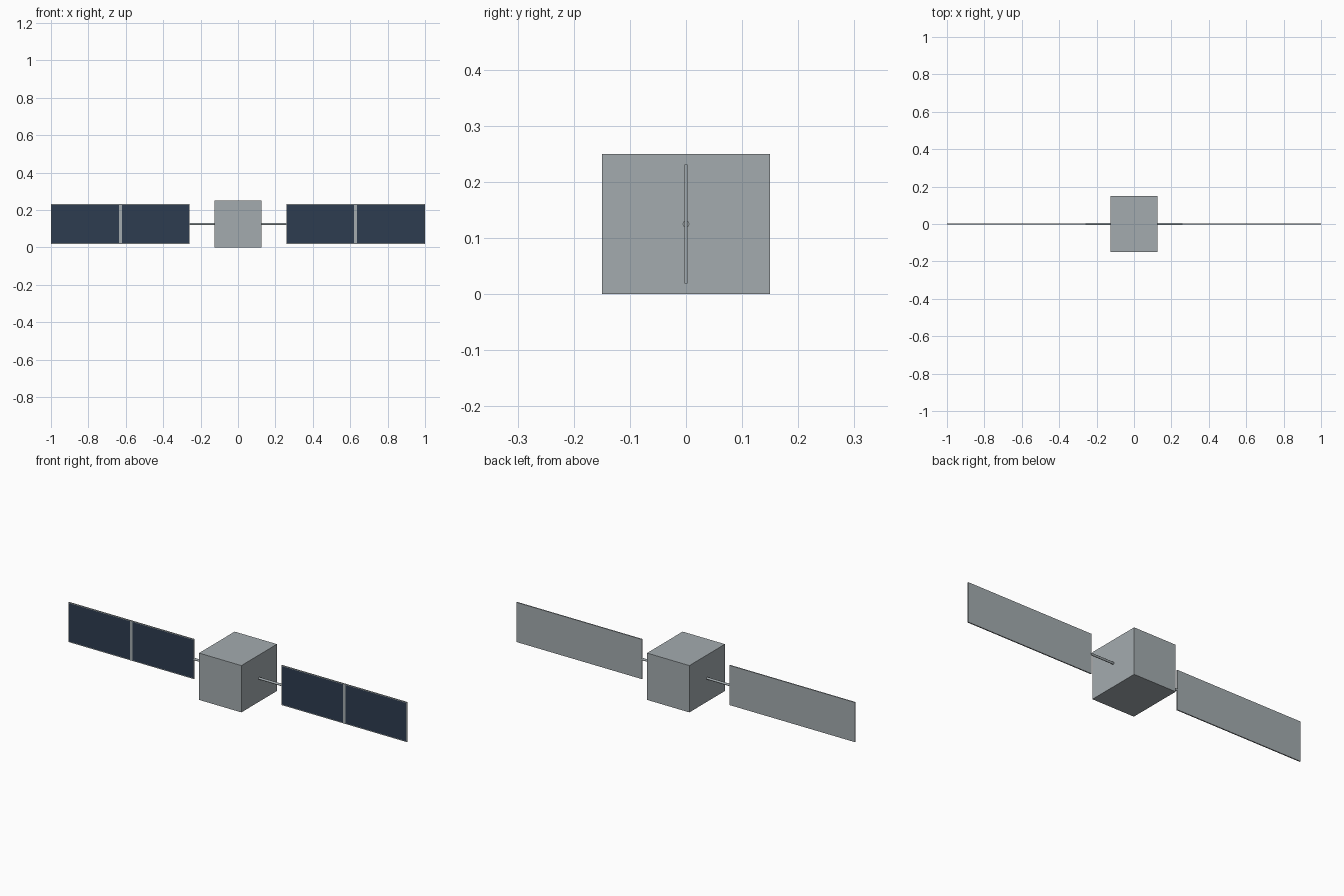
import bpy
import bmesh
from mathutils import Matrix, Vector

if "Cube" in bpy.data.objects:
    bpy.data.objects.remove(bpy.data.objects["Cube"])


def make_material(name, rgb):
    mat = bpy.data.materials.new(name)
    mat.use_nodes = True
    color = (*rgb, 1)
    mat.diffuse_color = color
    mat.node_tree.nodes["Principled BSDF"].inputs["Base Color"].default_value = color
    return mat


def finish(name, bm, *materials):
    mesh = bpy.data.meshes.new(name)
    bmesh.ops.recalc_face_normals(bm, faces=bm.faces)
    bm.to_mesh(mesh)
    bm.free()
    for mat in materials:
        mesh.materials.append(mat)
    obj = bpy.data.objects.new(name, mesh)
    bpy.context.collection.objects.link(obj)
    return obj


def box(center, size):
    bm = bmesh.new()
    bmesh.ops.create_cube(bm, size=1, matrix=Matrix.Translation(center) @ Matrix.Diagonal((*size, 1)))
    return bm


metal = make_material("grey metal", (0.37, 0.41, 0.43))
cells = make_material("dark blue cells", (0.027, 0.045, 0.080))

mid_z = 0.125
body_half = 0.125
inner, outer = 0.258, 1.0
half_height = 0.106
border = 0.004
gap_half = 0.008

# Central body
finish("body", box((0, 0, mid_z), (0.25, 0.30, 0.25)), metal)

for side, sign in (("left", 1), ("right", -1)):
    # Strut between body and panel
    bm = bmesh.new()
    start, end = body_half - 0.005, inner + 0.002
    place = Matrix.Translation((sign * (start + end) / 2, 0, mid_z)) @ Matrix.Rotation(1.570796, 4, "Y")
    bmesh.ops.create_cone(bm, cap_ends=True, segments=12, radius1=0.006, radius2=0.006,
                          depth=end - start, matrix=place)
    strut = finish(side + "_strut", bm, metal)
    for face in strut.data.polygons:
        face.use_smooth = len(face.vertices) == 4

    # Panel, with its front cut into a frame and two cell areas
    middle = (inner + outer) / 2
    bm = box((sign * middle, 0, mid_z), (outer - inner, 0.006, 2 * half_height))
    cuts = [(Vector((sign * x, 0, 0)), Vector((1, 0, 0)))
            for x in (inner + border, middle - gap_half, middle + gap_half, outer - border)]
    cuts += [(Vector((0, 0, mid_z + s * (half_height - border))), Vector((0, 0, 1))) for s in (-1, 1)]
    for point, normal in cuts:
        bmesh.ops.bisect_plane(bm, geom=bm.verts[:] + bm.edges[:] + bm.faces[:],
                               plane_co=point, plane_no=normal)
    bm.normal_update()
    for face in bm.faces:
        c = face.calc_center_median()
        in_height = abs(c.z - mid_z) < half_height - border
        in_width = gap_half < abs(abs(c.x) - middle) < (outer - inner) / 2 - border
        if face.normal.y < -0.9 and in_height and in_width:
            face.material_index = 1
    finish(side + "_solar_panel", bm, metal, cells)
